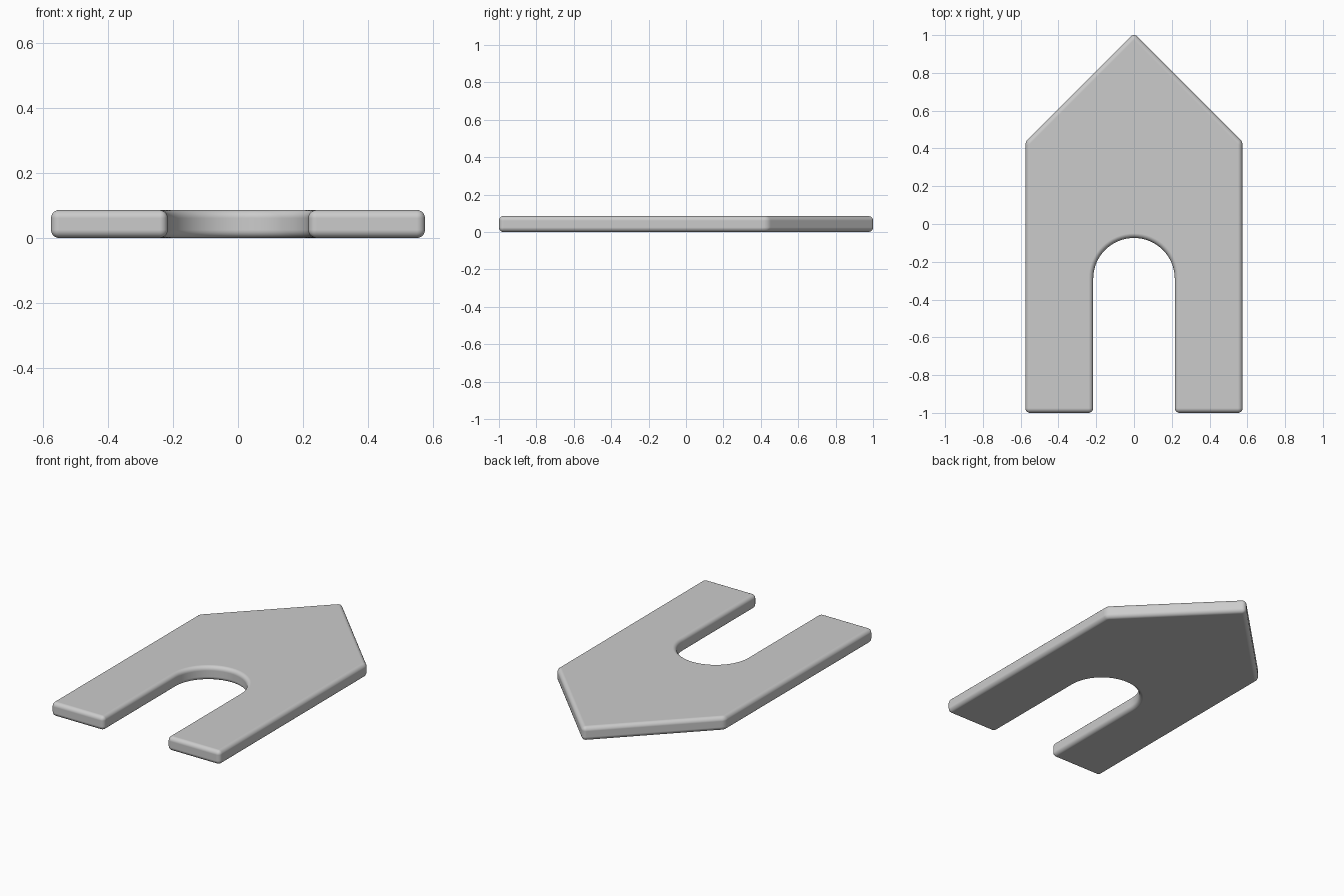
import bpy, bmesh, math

if "Cube" in bpy.data.objects:
    bpy.data.objects.remove(bpy.data.objects["Cube"])

HALF_W, THICK, SHOULDER, APEX = 0.575, 0.086, 0.436, 1.0104
SLOT_R, ARCH_Y, ARCH_STEPS = 0.216, -0.29, 32

# Half-round arch of the slot, from right leg to left leg
arch = [(SLOT_R * math.cos(math.pi * i / ARCH_STEPS),
         ARCH_Y + SLOT_R * math.sin(math.pi * i / ARCH_STEPS))
        for i in range(ARCH_STEPS + 1)]

# Outline: pointed top, two legs, slot between them
outline = [(SLOT_R, -1), (HALF_W, -1), (HALF_W, SHOULDER), (0, APEX),
           (-HALF_W, SHOULDER), (-HALF_W, -1), (-SLOT_R, -1)] + arch[::-1]

bm = bmesh.new()
base = bm.faces.new([bm.verts.new((x, y, 0)) for x, y in outline])
top = bmesh.ops.extrude_face_region(bm, geom=[base], use_keep_orig=True)
bmesh.ops.translate(bm, vec=(0, 0, THICK),
                    verts=[g for g in top["geom"] if isinstance(g, bmesh.types.BMVert)])
bmesh.ops.recalc_face_normals(bm, faces=bm.faces)
for f in bm.faces:
    f.smooth = True
mesh = bpy.data.meshes.new("slotted_pointed_plate")
bm.to_mesh(mesh)
bm.free()

plate = bpy.data.objects.new("slotted_pointed_plate", mesh)
bpy.context.collection.objects.link(plate)

# Rounded edges all round, with flat faces kept flat in shading
bevel = plate.modifiers.new("rounded_edges", 'BEVEL')
bevel.width = 0.025
bevel.segments = 5
bevel.limit_method = 'ANGLE'
bevel.angle_limit = math.radians(30)
bevel.harden_normals = True
